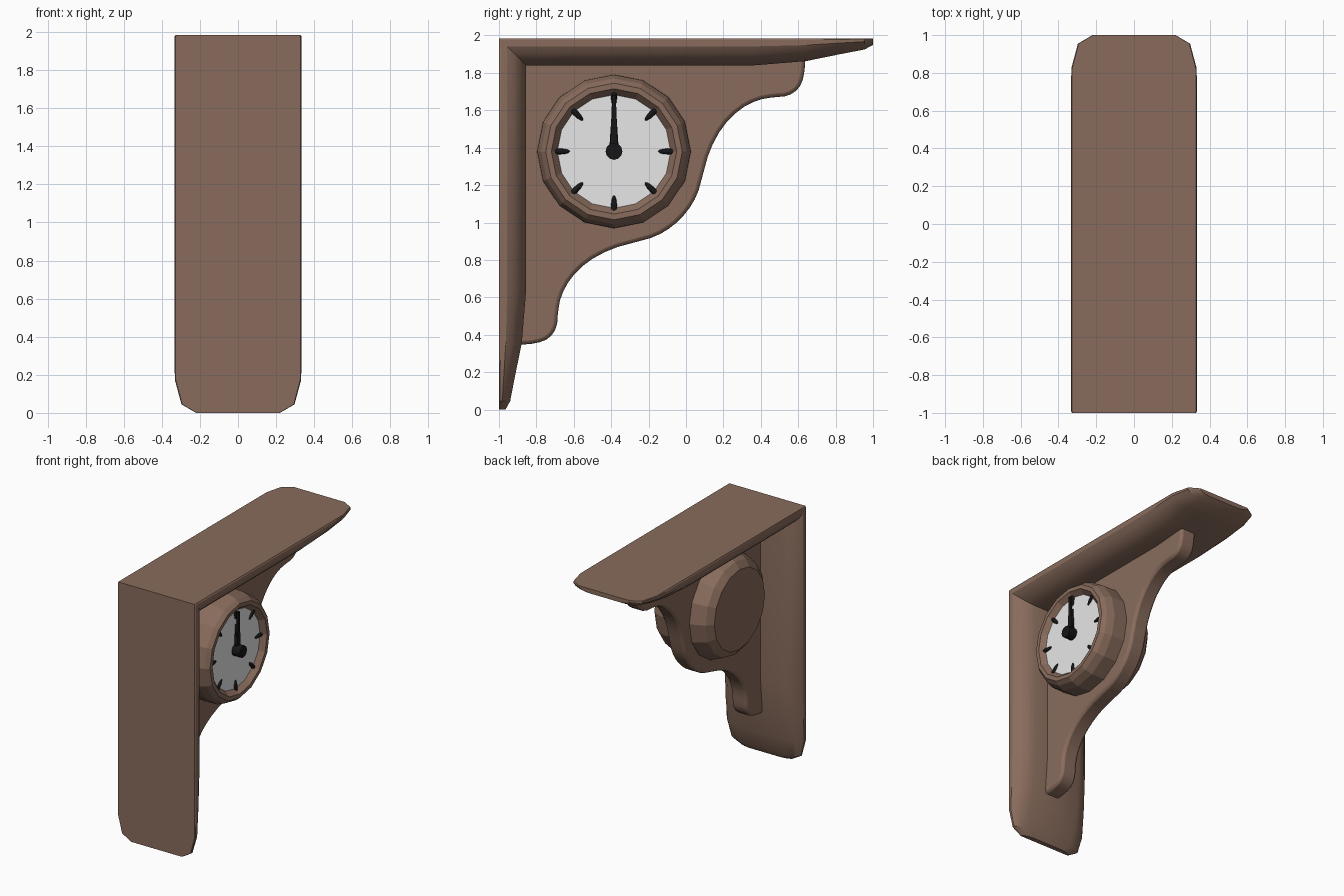
import bpy, bmesh, math
from mathutils import Matrix, Vector

cube = bpy.data.objects.get("Cube")
if cube:
    bpy.data.objects.remove(cube, do_unlink=True)

TOP = 1.985
CLOCK = Vector((0, -0.385, 1.38))


def material(name, color):
    mat = bpy.data.materials.new(name)
    mat.use_nodes = True
    mat.diffuse_color = color
    bsdf = next(n for n in mat.node_tree.nodes if n.type == "BSDF_PRINCIPLED")
    bsdf.inputs["Base Color"].default_value = color
    return mat


wood = material("brown wood", (0.25, 0.15, 0.108, 1))
white = material("clock white", (0.8, 0.8, 0.8, 1))
black = material("matte black", (0.008, 0.008, 0.008, 1))


def finish(name, bm, mat, smooth=None):
    bmesh.ops.recalc_face_normals(bm, faces=bm.faces)
    mesh = bpy.data.meshes.new(name)
    bm.to_mesh(mesh)
    bm.free()
    mesh.materials.append(mat)
    obj = bpy.data.objects.new(name, mesh)
    bpy.context.collection.objects.link(obj)
    if smooth:
        bpy.ops.object.select_all(action="DESELECT")
        obj.select_set(True)
        bpy.context.view_layer.objects.active = obj
        bpy.ops.object.shade_smooth_by_angle(angle=math.radians(smooth))
    return obj


def loft(bm, rings, closed_ends=True):
    loops = [[bm.verts.new(p) for p in ring] for ring in rings]
    for a, b in zip(loops, loops[1:]):
        for i in range(len(a)):
            j = (i + 1) % len(a)
            bm.faces.new((a[i], a[j], b[j], b[i]))
    if closed_ends:
        bm.faces.new(loops[0])
        bm.faces.new(loops[-1])


def wall_point(x, along, depth):
    return Vector((x, depth - 1, TOP - along))


def shelf_point(x, along, depth):
    return Vector((x, along - 1, TOP - depth))


# Boards: distance from the corner, half width, thickness
STATIONS = [(0, 0.328, 0.145), (0.01, 0.333, 0.145), (1.35, 0.333, 0.145),
            (1.63, 0.333, 0.122), (1.81, 0.332, 0.085), (1.94, 0.297, 0.06),
            (1.985, 0.22, 0.035)]
# Crowned cross-section as fractions of half width and thickness
CROWN = [(0.985, 0), (1, 0.07), (1, 0.3), (0.94, 0.55), (0.82, 0.8), (0.62, 1)]


def board(name, place, length):
    bm = bmesh.new()
    half = CROWN + [(-w, t) for w, t in reversed(CROWN)]
    loft(bm, [[place(w * width, s * length / STATIONS[-1][0], t * thick)
               for w, t in half] for s, width, thick in STATIONS])
    finish(name, bm, wood, 25)


board("wall_board", wall_point, TOP)
board("shelf_board", shelf_point, 2)

# Bracket: half of the scrolled edge, mirrored across the diagonal
scroll = [(0.09, 1.64), (0.2, 1.632), (0.27, 1.605), (0.31, 1.545), (0.315, 1.465),
          (0.33, 1.38), (0.38, 1.285), (0.47, 1.195), (0.6, 1.125),
          (0.73, 1.09), (0.84, 1.06), (0.93, 1.005)]
scroll += [(b, a) for a, b in reversed(scroll)]
curve = [scroll[0]]
for p, q in zip(scroll, scroll[1:]):
    for f in (0.25, 0.75):
        curve.append((p[0] + (q[0] - p[0]) * f, p[1] + (q[1] - p[1]) * f))
curve += [scroll[-1], (0.09, 0.09)]
bm = bmesh.new()
loft(bm, [[wall_point(x, b, a) for a, b in curve] for x in (-0.04, 0.09)])
bracket = finish("scrolled_bracket", bm, wood, 40)
bevel = bracket.modifiers.new("rounded edge", "BEVEL")
bevel.width = 0.02
bevel.segments = 2
bevel.limit_method = "ANGLE"
bevel.angle_limit = math.radians(50)

# Clock case: turned profile of x and radius
case = [(-0.19, 0.31), (-0.15, 0.36), (-0.05, 0.4), (0.08, 0.412), (0.2, 0.41),
        (0.255, 0.39), (0.285, 0.365), (0.285, 0.335), (0.24, 0.3)]
SIDES = 16
bm = bmesh.new()
loft(bm, [[CLOCK + Vector((x, r * math.sin(k * math.tau / SIDES),
                           r * math.cos(k * math.tau / SIDES)))
           for k in range(SIDES)] for x, r in case])
finish("clock_case", bm, wood)


def disc(name, x, radius, depth, sides, mat):
    bm = bmesh.new()
    bmesh.ops.create_cone(bm, cap_ends=True, segments=sides, radius1=radius,
                          radius2=radius, depth=depth,
                          matrix=Matrix.Translation(CLOCK + Vector((x, 0, 0)))
                          @ Matrix.Rotation(math.pi / 2, 4, "Y"))
    return finish(name, bm, mat, 40)


disc("clock_face", 0.243, 0.303, 0.008, SIDES, white)
disc("hand_hub", 0.275, 0.045, 0.08, 12, black)

# Hour marks
for k in range(8):
    bm = bmesh.new()
    bmesh.ops.create_uvsphere(
        bm, u_segments=10, v_segments=6, radius=1,
        matrix=Matrix.Translation(CLOCK) @ Matrix.Rotation(k * math.tau / 8, 4, "X")
        @ Matrix.Translation((0.247, 0, 0.295)) @ Matrix.Diagonal((0.015, 0.016, 0.06, 1)))
    finish(f"hour_mark_{k + 1}", bm, black, 40)

# Hands, both upright
for name, length, width, x in (("minute_hand", 0.3, 0.02, 0.272),
                               ("hour_hand", 0.2, 0.026, 0.26)):
    bm = bmesh.new()
    loft(bm, [[CLOCK + Vector((x + dx, s * w, z)) for dx, s in
               ((-0.006, -1), (-0.006, 1), (0.006, 1), (0.006, -1))]
              for z, w in ((0, width), (length, width * 0.5))])
    finish(name, bm, black)
